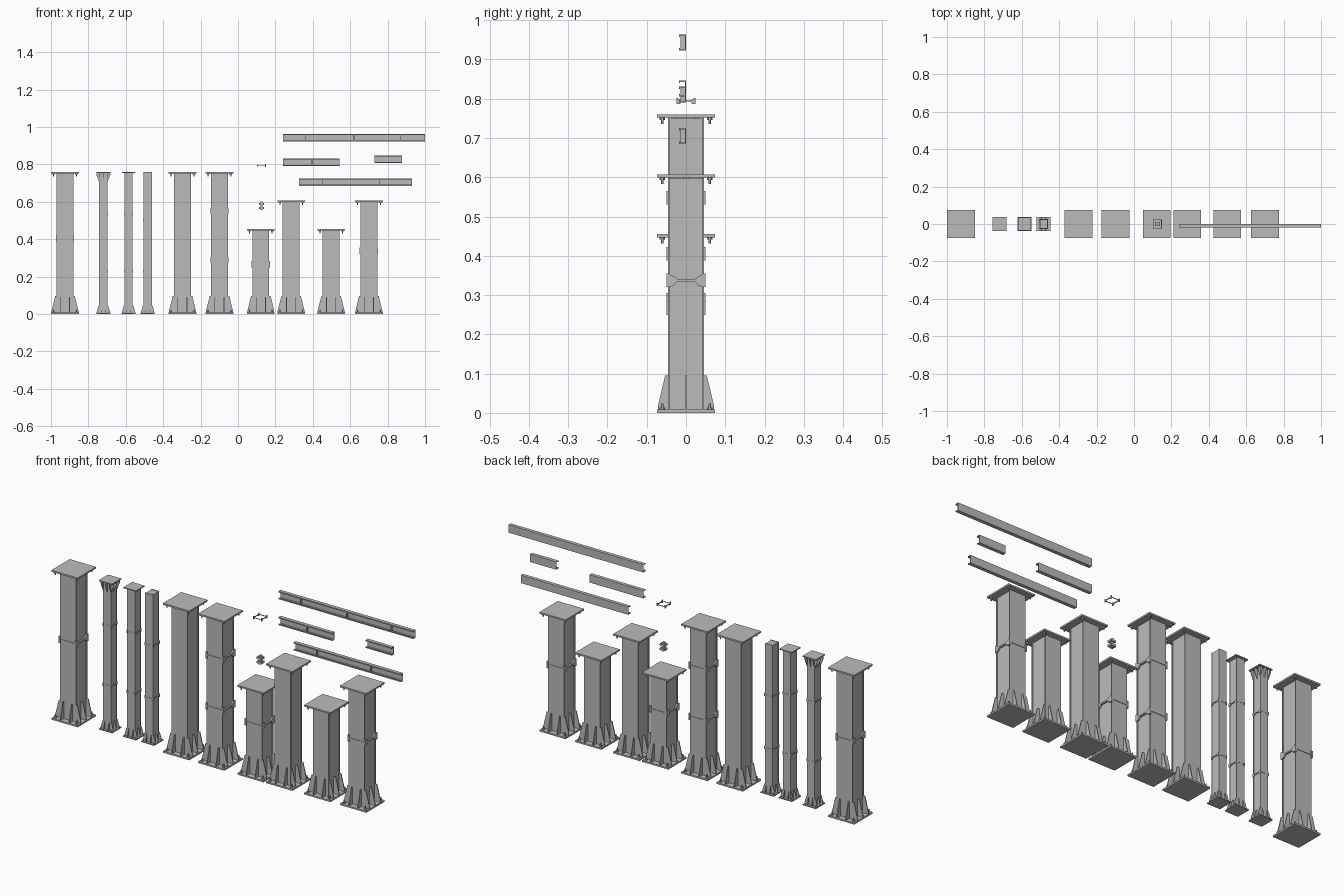
import bpy, bmesh, math
from mathutils import Matrix, Vector

if "Cube" in bpy.data.objects:
    bpy.data.objects.remove(bpy.data.objects["Cube"], do_unlink=True)

steel = bpy.data.materials.new("steel_grey")
steel.use_nodes = True
GREY = (0.5, 0.5, 0.5, 1)
steel.diffuse_color = GREY
steel.node_tree.nodes["Principled BSDF"].inputs["Base Color"].default_value = GREY


def box(bm, x0, x1, y0, y1, z0, z1):
    centre = Vector((x0 + x1, y0 + y1, z0 + z1)) / 2
    size = (x1 - x0, y1 - y0, z1 - z0, 1)
    bmesh.ops.create_cube(bm, size=1, matrix=Matrix.Translation(centre) @ Matrix.Diagonal(size))


def prism(bm, outline, thick, matrix):
    """Outline in local XZ, extruded both ways along local Y."""
    near = [bm.verts.new(matrix @ Vector((u, -thick / 2, w))) for u, w in outline]
    far = [bm.verts.new(matrix @ Vector((u, thick / 2, w))) for u, w in outline]
    bm.faces.new(near)
    bm.faces.new(far[::-1])
    n = len(outline)
    for i in range(n):
        bm.faces.new((near[i], far[i], far[(i + 1) % n], near[(i + 1) % n]))


def bolt(bm, x, y, z, direction, scale):
    for radius, length in ((0.007, 0.006), (0.003, 0.016)):
        r, h = radius * scale, length * scale
        bmesh.ops.create_cone(bm, cap_ends=True, segments=6, radius1=r, radius2=r, depth=h,
                              matrix=Matrix.Translation((x, y, z + direction * h / 2)))


def finish(bm, name, x=0, z=0):
    bmesh.ops.recalc_face_normals(bm, faces=bm.faces)
    mesh = bpy.data.meshes.new(name)
    bm.to_mesh(mesh)
    bm.free()
    mesh.materials.append(steel)
    obj = bpy.data.objects.new(name, mesh)
    obj.location = (x, 0, z)
    bpy.context.collection.objects.link(obj)
    return obj


def turn(degrees):
    return Matrix.Rotation(math.radians(degrees), 4, 'Z')


def shaft(name, x, hx, hy, z0, z1):
    # Built-up box: two face plates overhanging the recessed webs
    bm = bmesh.new()
    t = hx * 0.1
    box(bm, -hx + t, hx - t, -hy + t, hy - t, z0, z1 - 0.002)
    for s in (-1, 1):
        y = sorted((s * hy, s * (hy - t)))
        box(bm, -hx, hx, *y, z0, z1)
    finish(bm, name + "_shaft", x)


def ribs(name, x, hx, hy, reach, z, height):
    # Tapered gussets: three on each web side, two on each face plate
    bm = bmesh.new()
    thick = hx * 0.09
    for angle, half, spots in ((0, hx, (-hy * 0.95, 0, hy * 0.95)), (90, hy, (-hx * 0.55, hx * 0.55))):
        inner = half * 0.92
        outline = [(inner, 0), (reach, 0), (reach, height * 0.1),
                   (half + (reach - half) * 0.28, height), (inner, height)]
        for side in (angle, angle + 180):
            for p in spots:
                prism(bm, outline, thick, turn(side) @ Matrix.Translation((0, p, z)))
    finish(bm, name + "_ribs", x)


def plate(name, x, half, z0, z1, bolt_z, direction, scale):
    bm = bmesh.new()
    box(bm, -half, half, -half, half, z0, z1)
    if direction:
        for sx in (-1, 1):
            for sy in (-1, 1):
                bolt(bm, sx * half * 0.82, sy * half * 0.82, bolt_z, direction, scale)
    finish(bm, name, x)


def clamp(name, x, z, hx, hy, lump):
    # Ring of straps: bow-tie tie bars on the sides, thin bands front and back
    bm = bmesh.new()
    d = lump * 0.12
    bow = [(-hy - d, -1), (-hy * 0.7, -0.85), (-hy * 0.5, -0.2), (hy * 0.5, -0.2), (hy * 0.7, -0.85),
           (hy + d, -1), (hy + d, 1), (hy * 0.7, 0.6), (hy * 0.5, 0.2), (-hy * 0.5, 0.2),
           (-hy * 0.7, 0.6), (-hy - d, 1)]
    bow = [(u, w * lump / 2) for u, w in bow]
    for s in (-1, 1):
        prism(bm, bow, 2 * d, turn(90) @ Matrix.Translation((0, s * hx, 0)))
        box(bm, -hx, hx, s * hy - d * 0.6, s * hy + d * 0.6, -lump * 0.09, lump * 0.09)
        for sx in (-1, 1):
            box(bm, sx * hx - d, sx * hx + d, s * hy - d, s * hy + d, -lump * 0.5, lump * 0.5)
    finish(bm, name, x, z)


def column(name, x, height, clamps=(), small=False, cap=0.074, flared=False):
    hx, hy, base, rib, lump = (0.022, 0.025, 0.037, 0.04, 0.016) if small else (0.045, 0.046, 0.074, 0.087, 0.035)
    scale = 0.5 if small else 1
    t = 0.005 if small else 0.008
    shaft(name, x, hx, hy, t, height - (t if cap else 0))
    plate(name + "_base_plate", x, base, 0, t, t, 1, scale)
    ribs(name, x, hx, hy, base * 0.97, t, rib)
    if cap:
        plate(name + "_cap_plate", x, cap, height - t, height, height - t, 0 if small else -1, scale)
    if flared:
        # Mirrored gussets below the cap
        bm = bmesh.new()
        for angle, half, spots in ((0, hx, (-hy, 0, hy)), (90, hy, (-hx, 0, hx))):
            for side in (angle, angle + 180):
                for p in spots:
                    prism(bm, [(half * 0.9, 0), (base, 0), (base, -0.012), (half, -0.05), (half * 0.9, -0.05)],
                          0.003, turn(side) @ Matrix.Translation((0, p * 0.95, height - t)))
        finish(bm, name + "_head_ribs", x)
    for i, z in enumerate(clamps):
        clamp(f"{name}_clamp_{i + 1}", x, z, hx, hy, lump)


# Row of columns
column("tall_column_one_clamp", -0.925, 0.76, (0.405,))
column("slim_column_flared", -0.72, 0.76, (0.535, 0.23), True, 0.037, True)
column("slim_column_capped", -0.585, 0.76, (0.535, 0.23), True, 0.035)
column("slim_column_plain", -0.483, 0.76, (0.5, 0.23), True, 0)
column("tall_column_plain", -0.297, 0.76)
column("tall_column_two_clamps", -0.099, 0.76, (0.548, 0.288))
column("short_column_clamp", 0.122, 0.455, (0.267,))
column("medium_column_plain", 0.284, 0.607)
column("short_column_plain", 0.498, 0.455)
column("medium_column_clamp", 0.70, 0.607, (0.338,))

# Loose fittings
clamp("loose_clamp", 0.125, 0.794, 0.022, 0.022, 0.016)
bm = bmesh.new()
box(bm, -0.006, 0.006, -0.008, 0.008, -0.022, 0.022)
for z in (-0.012, 0.01):
    box(bm, -0.014, 0.014, -0.012, 0.012, z - 0.005, z + 0.005)
finish(bm, "loose_coupler", 0.126, 0.578)


def beam(name, x0, x1, z0, joints=()):
    # Channel section open to the front, with stiffeners at the joints
    bm = bmesh.new()
    f, t, h = -0.018, 0.003, 0.04
    profile = [(0, 0), (0, h), (f, h), (f, h - 2 * t), (f + t, h - 2 * t), (f + t, h - t), (-t, h - t),
               (-t, t), (f + t, t), (f + t, 2 * t), (f, 2 * t), (f, 0)]
    prism(bm, profile, x1 - x0, Matrix.Translation(((x0 + x1) / 2, 0, z0)) @ turn(90))
    for x in joints:
        box(bm, x - 0.002, x + 0.002, f * 0.75, -t, z0 + t, z0 + h - t)
    finish(bm, name)


beam("long_beam", 0.24, 1.0, 0.923, (0.36, 0.62, 0.87))
beam("short_beam", 0.24, 0.543, 0.791, (0.395,))
beam("stub_beam", 0.73, 0.878, 0.806)
beam("medium_beam", 0.325, 0.93, 0.685, (0.45, 0.755))
